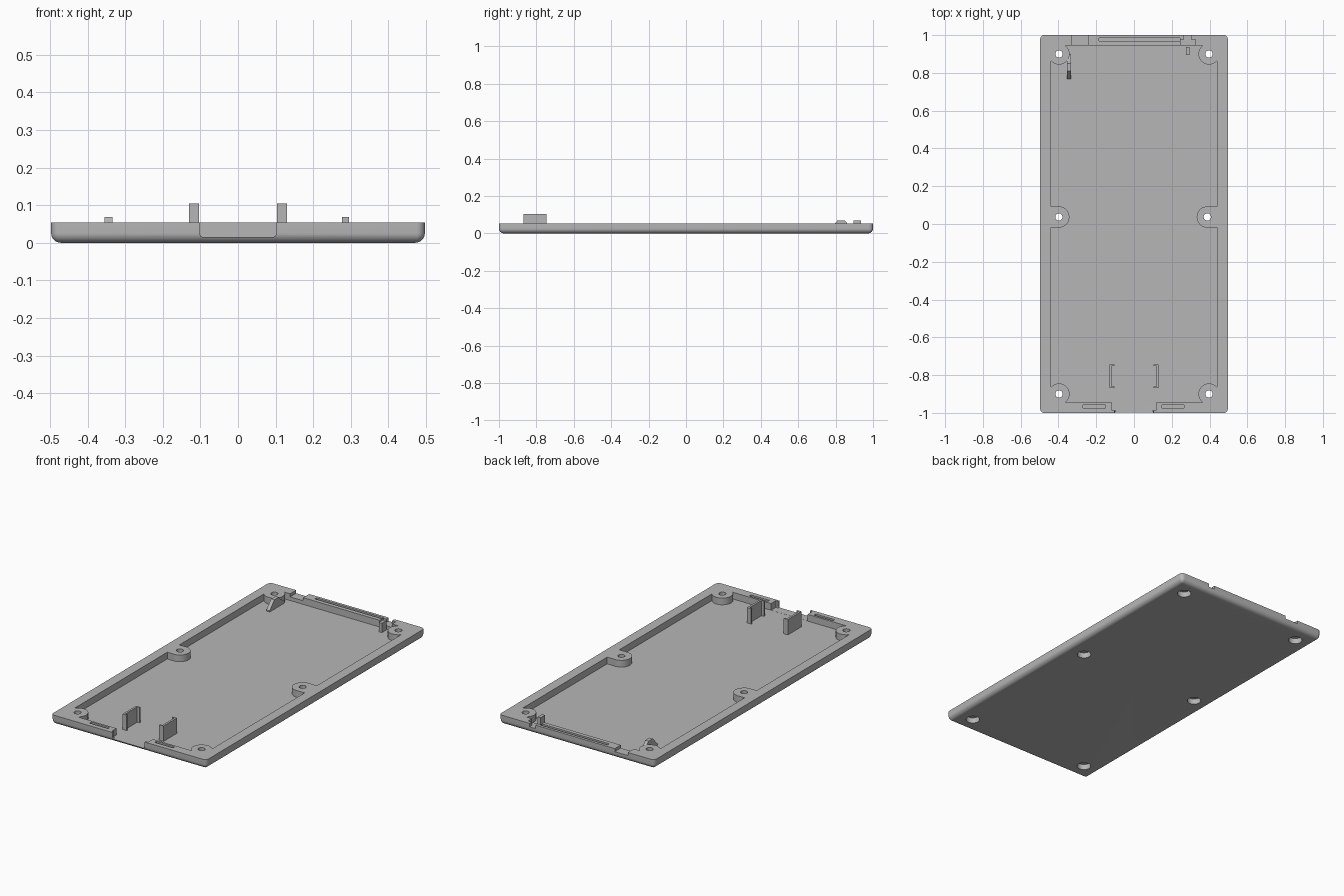
import bpy, bmesh
from math import cos, sin, pi, radians

cube = bpy.data.objects.get("Cube")
if cube:
    bpy.data.objects.remove(cube, do_unlink=True)

grey = bpy.data.materials.new("matte_grey")
grey.use_nodes = True
grey.diffuse_color = (0.47, 0.47, 0.47, 1)
grey.node_tree.nodes["Principled BSDF"].inputs["Base Color"].default_value = (0.47, 0.47, 0.47, 1)

RIM, FLOOR = 0.054, 0.015
HALF_X, HALF_Y = 0.497, 1.0
IN_X, IN_Y = 0.44, 0.945


def make(name, bm):
    bmesh.ops.recalc_face_normals(bm, faces=bm.faces)
    mesh = bpy.data.meshes.new(name)
    bm.to_mesh(mesh)
    bm.free()
    mesh.materials.append(grey)
    obj = bpy.data.objects.new(name, mesh)
    bpy.context.collection.objects.link(obj)
    return obj


def loft(name, rings):
    """Closed skin over rings of equal length."""
    bm = bmesh.new()
    loops = [[bm.verts.new(p) for p in ring] for ring in rings]
    n = len(loops[0])
    for a, b in zip(loops, loops[1:]):
        for i in range(n):
            j = (i + 1) % n
            bm.faces.new((a[i], a[j], b[j], b[i]))
    bm.faces.new(loops[0])
    bm.faces.new(loops[-1])
    return make(name, bm)


def box(name, x0, x1, y0, y1, z0, z1):
    corners = [(x0, y0), (x1, y0), (x1, y1), (x0, y1)]
    return loft(name, [[(x, y, z) for x, y in corners] for z in (z0, z1)])


def cylinder(name, x, y, r, z0, z1, n=48):
    circle = [(x + r * cos(2 * pi * i / n), y + r * sin(2 * pi * i / n)) for i in range(n)]
    return loft(name, [[(a, b, z) for a, b in circle] for z in (z0, z1)])


def rounded_ring(hx, hy, r, z, n=6):
    pts = []
    for q, (sx, sy) in enumerate([(1, 1), (-1, 1), (-1, -1), (1, -1)]):
        for i in range(n + 1):
            a = (q + i / n) * pi / 2
            pts.append((sx * (hx - r) + r * cos(a), sy * (hy - r) + r * sin(a), z))
    return pts


def boolean(target, tool, operation="DIFFERENCE"):
    mod = target.modifiers.new("cut", "BOOLEAN")
    mod.operation = operation
    mod.solver = "EXACT"
    mod.object = tool
    bpy.context.view_layer.objects.active = target
    bpy.ops.object.modifier_apply(modifier=mod.name)
    bpy.data.objects.remove(tool, do_unlink=True)


def smooth(obj):
    bpy.ops.object.select_all(action="DESELECT")
    obj.select_set(True)
    bpy.context.view_layer.objects.active = obj
    bpy.ops.object.shade_smooth_by_angle(angle=radians(30))


# Outer shell with a rounded lower edge
ROUND = 0.026
rings = []
for i in range(9):
    a = i / 8 * pi / 2
    inset = ROUND * (1 - sin(a))
    rings.append(rounded_ring(HALF_X - inset, HALF_Y - inset,
                              max(0.022 - inset, 0.003), ROUND * (1 - cos(a))))
rings.append(rounded_ring(HALF_X, HALF_Y, 0.022, RIM))
tray = loft("tray", rings)

# Cavity, leaving screw bosses standing against the walls
BOSS = 0.056
screws = [(sx * 0.397, sy * 0.9) for sx in (-1, 1) for sy in (-1, 1)]
screws += [(-0.398, 0.037), (0.388, 0.037)]
cavity = box("cavity", -IN_X, IN_X, -IN_Y, IN_Y, FLOOR, 0.1)
for x, y in screws:
    boolean(cavity, cylinder("boss", x, y, BOSS, -0.1, 0.2))
    wall = 0.6 if x > 0 else -0.6
    if abs(y) > 0.5:
        y0, y1 = sorted((y, 1.2 if y > 0 else -1.2))
    else:
        y0, y1 = y - BOSS + 0.0005, y + BOSS - 0.0005
    x0, x1 = sorted((x, wall))
    boolean(cavity, box("boss_web", x0, x1, y0, y1, -0.15, 0.25))
boolean(tray, cavity)

# Screw holes with counterbores underneath
for x, y in screws:
    boolean(tray, cylinder("counterbore", x, y, 0.037, -0.05, 0.032))
    boolean(tray, cylinder("screw_hole", x, y, 0.019, -0.06, 0.1, 32))

# Front opening: rounded lower corners outside, wider pocket behind
r = 0.01
profile = [(-0.102, 0.1), (0.102, 0.1)]
for side in (1, -1):
    for i in range(7):
        a = (i / 6 if side > 0 else 1 - i / 6) * pi / 2
        profile.append((side * (0.102 - r + r * cos(a)), FLOOR + 0.0005 + r - r * sin(a)))
boolean(tray, loft("front_opening", [[(x, y, z) for x, z in profile] for y in (-1.1, -0.93)]))
boolean(tray, box("front_pocket", -0.117, 0.117, -0.988, -0.93, FLOOR + 0.0005, 0.1))

# Slots in the rim, back cable notch and back latch recess
for cut in [(-0.27, -0.15, -0.973, -0.957, 0.03, 0.1),
            (0.148, 0.265, -0.973, -0.957, 0.03, 0.1),
            (-0.186, 0.244, 0.968, 0.984, 0.03, 0.1),
            (-0.328, -0.244, 0.93, 1.1, 0.036, 0.1),
            (0.265, 0.302, 0.97, 1.1, 0.034, 0.1),
            (0.246, 0.325, 0.93, 0.978, 0.034, 0.1)]:
    boolean(tray, box("rim_cut", *cut))
smooth(tray)

# Channel-shaped guides behind the front opening
for side, label in ((1, "left"), (-1, "right")):
    channel = [(0.131, -0.869), (0.104, -0.869), (0.104, -0.861), (0.119, -0.861),
               (0.119, -0.753), (0.104, -0.753), (0.104, -0.745), (0.131, -0.745)]
    loft(label + "_guide", [[(side * x, y, z) for x, y in channel] for z in (0.012, 0.104)])

# Sloped hook and small post at the back
hook = [(0.767, 0.012), (0.767, 0.022), (0.81, 0.069), (0.85, 0.069),
        (0.862, 0.054), (0.9, 0.03), (0.9, 0.012)]
loft("back_right_hook", [[(x, y, z) for y, z in hook] for x in (-0.355, -0.334)])
box("back_left_post", 0.276, 0.295, 0.895, 0.936, 0.012, 0.069)
